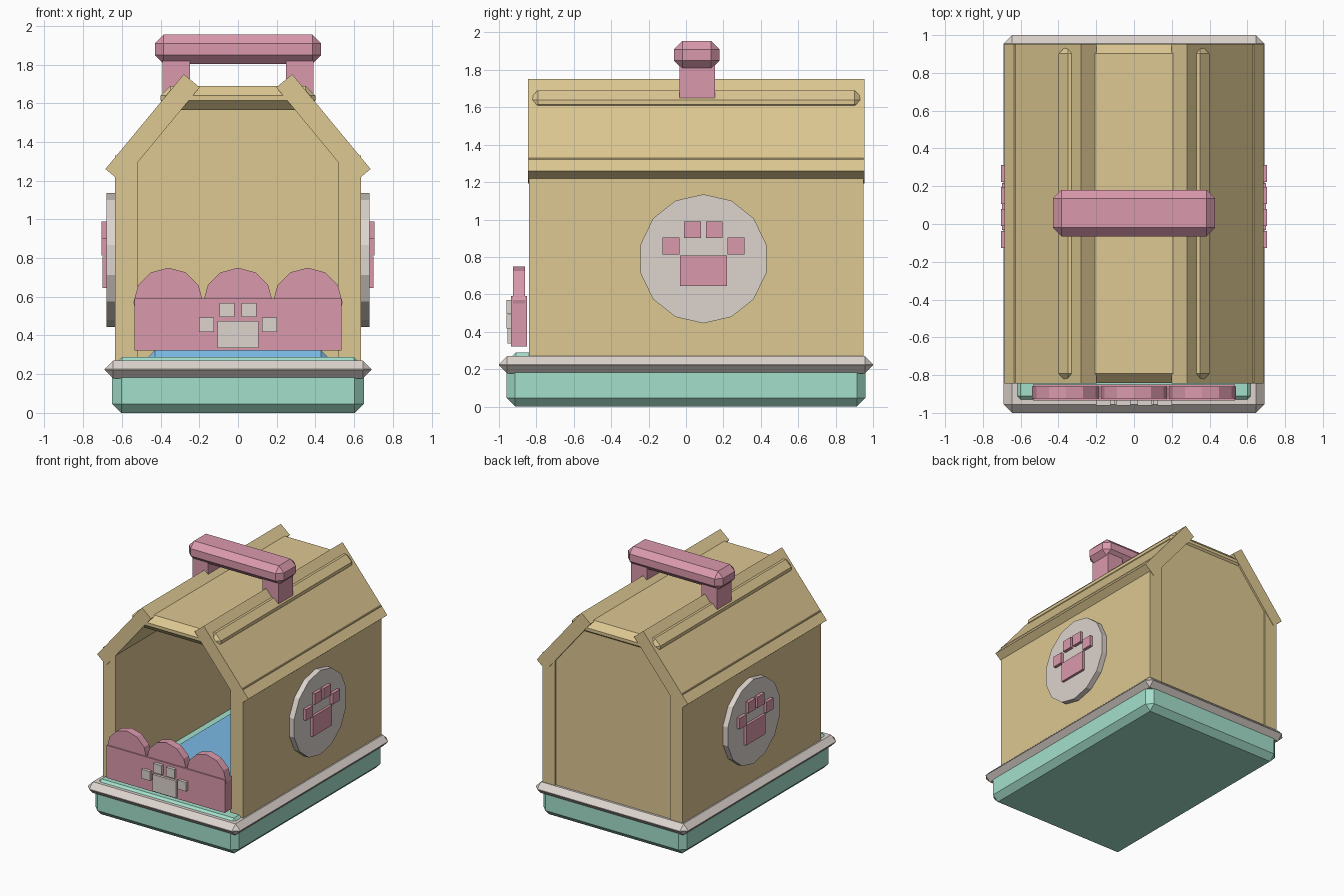
import bpy, bmesh
from math import sin, cos, pi
from mathutils import Matrix

if "Cube" in bpy.data.objects:
    bpy.data.objects.remove(bpy.data.objects["Cube"])


def material(name, rgb):
    m = bpy.data.materials.new(name)
    m.use_nodes = True
    m.diffuse_color = (*rgb, 1)
    m.node_tree.nodes["Principled BSDF"].inputs["Base Color"].default_value = (*rgb, 1)
    return m


TAN = material("warm tan", (0.73, 0.58, 0.29))
PINK = material("dusty pink", (0.70, 0.32, 0.415))
TEAL = material("mint teal", (0.37, 0.74, 0.60))
GREY = material("warm grey", (0.72, 0.655, 0.61))
BLUE = material("soft blue", (0.20, 0.49, 0.78))


def finish(name, bm, mat):
    bmesh.ops.recalc_face_normals(bm, faces=bm.faces)
    mesh = bpy.data.meshes.new(name)
    bm.to_mesh(mesh)
    bm.free()
    mesh.materials.append(mat)
    obj = bpy.data.objects.new(name, mesh)
    bpy.context.collection.objects.link(obj)
    return obj


def box(name, x, y, z, mat, chamfer=0):
    """Box from (min, max) ranges with optional flat chamfered edges."""
    bm = bmesh.new()
    bmesh.ops.create_cube(bm, size=1)
    for v in bm.verts:
        for i, (lo, hi) in enumerate((x, y, z)):
            v.co[i] = hi if v.co[i] > 0 else lo
    if chamfer:
        bmesh.ops.bevel(bm, geom=bm.edges[:], offset=chamfer, segments=1,
                        profile=0.5, affect='EDGES')
    return finish(name, bm, mat)


def prism(name, outline, y0, y1, mat):
    """Extrude an outline in the XZ plane from y0 to y1."""
    bm = bmesh.new()
    face = bm.faces.new([bm.verts.new((x, y0, z)) for x, z in outline])
    new = bmesh.ops.extrude_face_region(bm, geom=[face])["geom"]
    bmesh.ops.translate(bm, vec=(0, y1 - y0, 0),
                        verts=[g for g in new if isinstance(g, bmesh.types.BMVert)])
    return finish(name, bm, mat)


def polygon(cx, cz, r, n):
    return [(cx + r * sin(2 * pi * i / n), cz + r * cos(2 * pi * i / n)) for i in range(n)]


def span(centre, half):
    return (centre - half, centre + half)


FRONT, BACK = -0.84, 0.95

# Tray, rim, liner and cushion
box("tray_base", (-0.65, 0.65), (-0.96, 0.96), (0, 0.25), TEAL, 0.047)
box("tray_rim", (-0.69, 0.69), (-1, 1), (0.178, 0.27), GREY, 0.044)
box("tray_liner", (-0.62, 0.62), (-0.93, 0.93), (0.2, 0.288), TEAL, 0.02)
box("floor_cushion", (-0.47, 0.47), (-0.8, 0.82), (0.22, 0.322), BLUE, 0.04)

# House shell
box("back_wall", (-0.53, 0.53), (0.83, 0.938), (0.24, 1.29), TAN)
prism("back_gable", [(-0.53, 1.29), (0.53, 1.29), (0.25, 1.63), (-0.25, 1.63)],
      0.83, 0.938, TAN)
box("roof_top", (-0.4, 0.4), (FRONT - 0.002, BACK + 0.002), (1.565, 1.69), TAN, 0.05)

for s, side in ((1, "left"), (-1, "right")):
    box(side + "_wall", sorted((s * 0.52, s * 0.635)), (FRONT, BACK), (0.24, 1.33), TAN)
    slope = [(0.685, 1.26), (0.28, 1.75), (0.198, 1.682), (0.603, 1.192)]
    prism(side + "_roof_slope", [(s * x, z) for x, z in slope],
          FRONT - 0.004, BACK + 0.004, TAN)
    box(side + "_handle_post", sorted((s * 0.247, s * 0.39)), (-0.035, 0.155),
        (1.6, 1.83), PINK)

    # Round badge with paw on each side wall
    turn = Matrix.Rotation(s * pi / 2, 4, 'Z')
    badge = prism(side + "_badge", polygon(s * 0.093, 0.79, 0.345, 14), -0.68, -0.6, GREY)
    badge.data.transform(turn)
    c = s * 0.093
    palm = box(side + "_paw_pad", span(c, 0.125), (-0.7, -0.66), (0.645, 0.808), PINK)
    palm.data.transform(turn)
    for i, (dy, z) in enumerate(((-0.174, 0.859), (-0.058, 0.945),
                                 (0.058, 0.945), (0.174, 0.859))):
        toe = box(f"{side}_paw_toe_{i + 1}", span(c + dy, 0.045), (-0.705, -0.66),
                  span(z, 0.045), PINK)
        toe.data.transform(turn)

# Carry handle
box("handle_bar", (-0.43, 0.43), (-0.065, 0.18), (1.803, 1.955), PINK, 0.046)

# Scalloped front panel
box("front_panel", (-0.535, 0.535), (-0.935, -0.85), (0.322, 0.59), PINK)
for i, x in enumerate((-0.36, 0, 0.36)):
    prism(f"front_scallop_{i + 1}", polygon(x, 0.57, 0.18, 12), -0.925, -0.86, PINK)

# Paw on the front panel
box("front_paw_pad", (-0.105, 0.105), (-0.955, -0.93), (0.336, 0.475), GREY)
for i, (x, z) in enumerate(((-0.163, 0.455), (-0.057, 0.532), (0.057, 0.532), (0.163, 0.455))):
    box(f"front_paw_toe_{i + 1}", span(x, 0.038), (-0.96, -0.93), span(z, 0.037), GREY)
